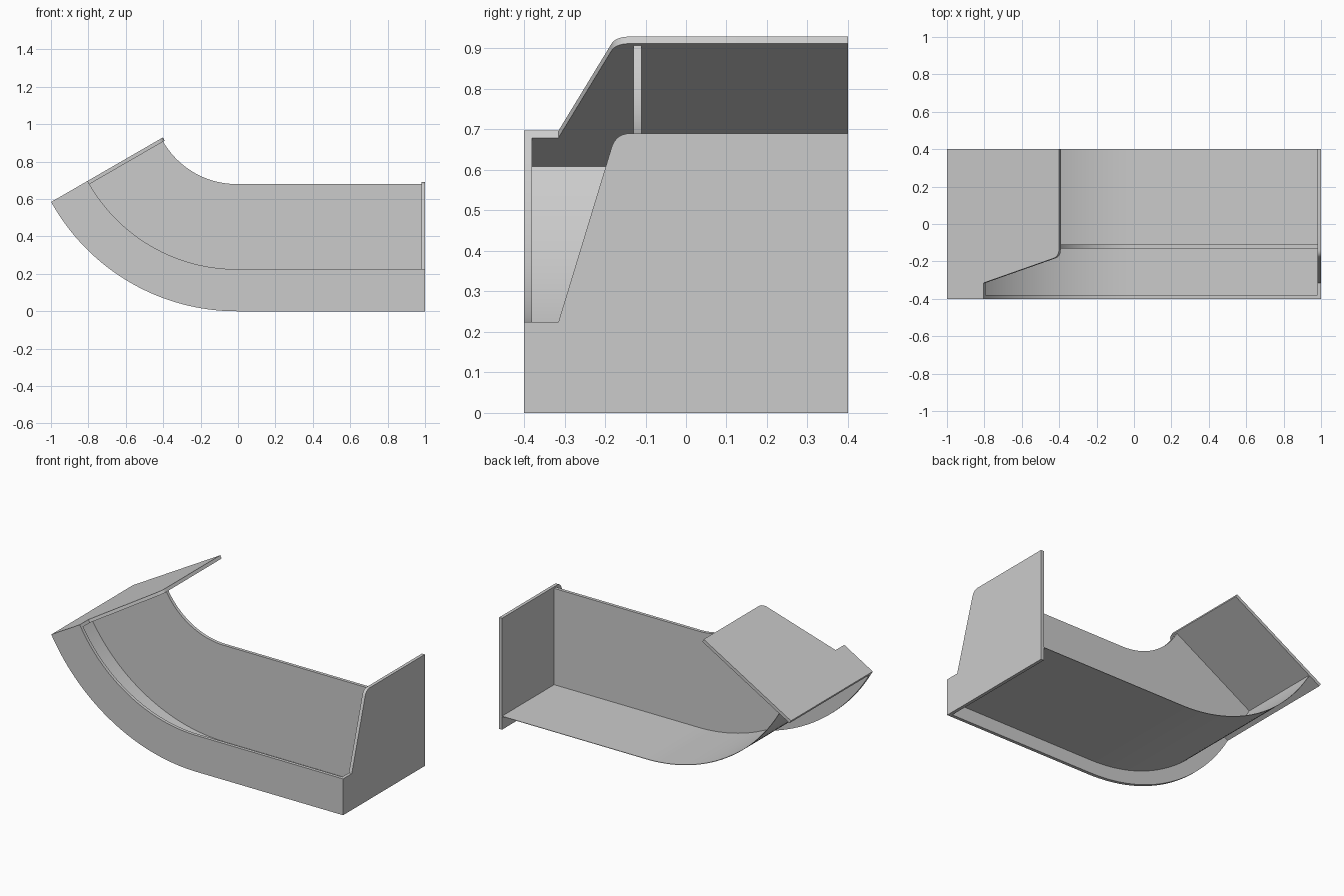
import bpy, bmesh, math

if "Cube" in bpy.data.objects:
    bpy.data.objects.remove(bpy.data.objects["Cube"])

R = 1.134          # outer bend radius
CX = -0.007        # bend centre x (its z equals R)
BEND = math.radians(60)
T = 0.02           # sheet thickness
RUN = 0.98 - CX    # straight run up to the right end plate


def place(phi, along, y, h):
    """Point at height h above the outer edge, at bend angle phi, pushed along the path."""
    r = R - h
    return (CX - r * math.sin(phi) - along * math.cos(phi), y,
            R - r * math.cos(phi) + along * math.sin(phi))


def loft(name, section, stations):
    """Join copies of a closed (y, h) section at each (phi, along) station."""
    bm = bmesh.new()
    rings = [[bm.verts.new(place(p, a, y, h)) for y, h in section] for p, a in stations]
    n = len(section)
    for r0, r1 in zip(rings, rings[1:]):
        for i in range(n):
            j = (i + 1) % n
            bm.faces.new((r0[i], r0[j], r1[j], r1[i]))
    bm.faces.new(rings[0])
    bm.faces.new(rings[-1])
    bmesh.ops.recalc_face_normals(bm, faces=bm.faces[:])
    mesh = bpy.data.meshes.new(name)
    bm.to_mesh(mesh)
    bm.free()
    ob = bpy.data.objects.new(name, mesh)
    bpy.context.collection.objects.link(ob)
    bpy.ops.object.select_all(action='DESELECT')
    ob.select_set(True)
    bpy.context.view_layer.objects.active = ob
    bpy.ops.object.shade_smooth_by_angle(angle=math.radians(30))
    return ob


def rect(y0, y1, h0, h1):
    return [(y0, h0), (y1, h0), (y1, h1), (y0, h1)]


# Path: straight run, then the 60 degree upward bend
SEG = 32
path = [(0, -RUN)] + [(BEND * i / SEG, 0) for i in range(SEG + 1)]

# Channel sheets: the floor is a very thin skin
loft("front_wall", rect(-0.4, -0.4 + T, 0, 0.225), path)
loft("back_wall", rect(-0.13, -0.11, 0.083, 0.68), path)
loft("floor", rect(-0.4 + T, 0.4, 0.081, 0.084), path)

# End plate outline with a rounded upper corner
a, b, c = (-0.184, 0.655), (-0.173, 0.69), (-0.138, 0.69)
corner = []
for i in range(9):
    t = i / 8
    corner.append(tuple((1 - t) ** 2 * p + 2 * t * (1 - t) * q + t * t * s
                        for p, q, s in zip(a, b, c)))
plate = [(0.4, 0), (-0.4, 0), (-0.4, 0.225), (-0.315, 0.225)] + corner + [(0.4, 0.69)]

# End plates
loft("right_end_plate", plate, [(0, -RUN - T), (0, -RUN)])
loft("left_end_plate", plate, [(BEND, 0), (BEND, T)])
